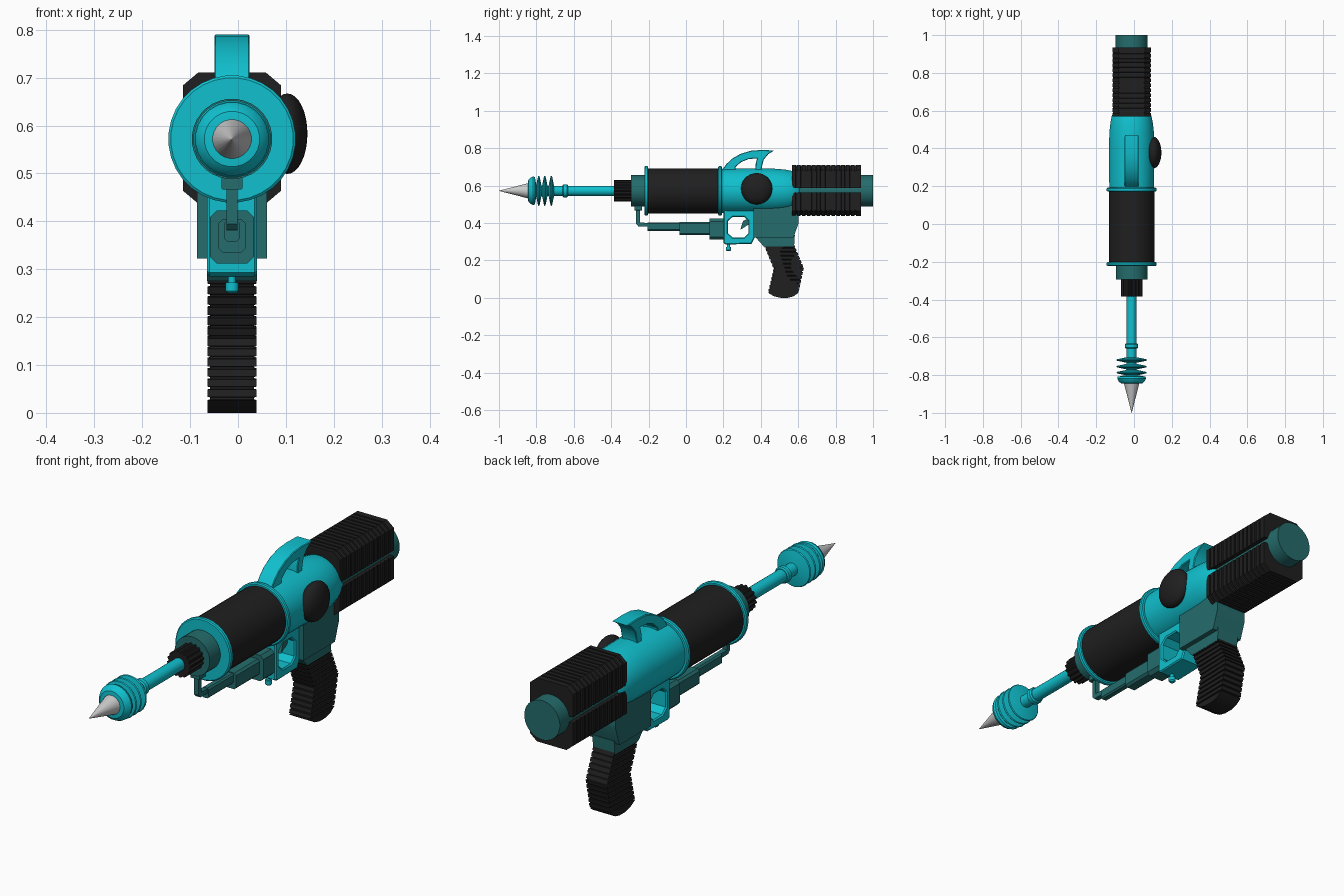
import bpy, bmesh, math
from mathutils import Matrix

if "Cube" in bpy.data.objects:
    bpy.data.objects.remove(bpy.data.objects["Cube"])

CX, CZ = -0.0125, 0.572          # barrel axis
TAU = math.tau


def material(name, rgb):
    m = bpy.data.materials.new(name)
    m.diffuse_color = (*rgb, 1)
    m.use_nodes = True
    m.node_tree.nodes["Principled BSDF"].inputs["Base Color"].default_value = m.diffuse_color
    return m


CYAN = material("cyan", (0.005, 0.53, 0.62))
TEAL = material("dark teal", (0.018, 0.15, 0.15))
BLACK = material("black rubber", (0.014, 0.014, 0.014))
SILVER = material("silver", (0.6, 0.6, 0.6))


def finish(name, bm, mat):
    bmesh.ops.remove_doubles(bm, verts=bm.verts, dist=1e-5)
    bmesh.ops.recalc_face_normals(bm, faces=bm.faces)
    me = bpy.data.meshes.new(name)
    bm.to_mesh(me)
    bm.free()
    me.materials.append(mat)
    ob = bpy.data.objects.new(name, me)
    bpy.context.collection.objects.link(ob)
    return ob


def loft(name, rings, mat):
    """Skin a row of equal-length rings and cap both ends."""
    bm = bmesh.new()
    vs = [[bm.verts.new(p) for p in r] for r in rings]
    n = len(vs[0])
    for a, b in zip(vs, vs[1:]):
        for i in range(n):
            j = (i + 1) % n
            bm.faces.new((a[i], a[j], b[j], b[i]))
    bm.faces.new(vs[0])
    bm.faces.new(vs[-1])
    return finish(name, bm, mat)


def lathe(name, profile, mat, n=32, teeth=0.0):
    """Turn (y, radius) pairs about the barrel axis; teeth dips pairs of points."""
    rings = []
    for y, r in profile:
        ring = []
        for i in range(n):
            a = TAU * (i + 0.5) / n
            q = max(r - (teeth if i % 4 > 1 else 0), 0.0005)
            ring.append((CX + q * math.cos(a), y, CZ + q * math.sin(a)))
        rings.append(ring)
    return loft(name, rings, mat)


def side_plate(name, outline, half, mat, hole=None, bevel=0.0):
    """Extrude a side (y, z) outline across x, with an optional hole."""
    cu = bpy.data.curves.new(name, 'CURVE')
    cu.dimensions, cu.fill_mode = '2D', 'BOTH'
    cu.extrude, cu.bevel_depth, cu.offset = half - bevel, bevel, -bevel
    cu.bevel_resolution = 0
    for pts in [outline] + ([hole] if hole else []):
        sp = cu.splines.new('POLY')
        sp.points.add(len(pts) - 1)
        for p, (y, z) in zip(sp.points, pts):
            p.co = (y, z, 0, 1)
        sp.use_cyclic_u = True
    tmp = bpy.data.objects.new("tmp", cu)
    bpy.context.collection.objects.link(tmp)
    dg = bpy.context.evaluated_depsgraph_get()
    me = bpy.data.meshes.new_from_object(tmp.evaluated_get(dg))
    bm = bmesh.new()
    bm.from_mesh(me)
    bpy.data.objects.remove(tmp)
    bpy.data.meshes.remove(me)
    bm.transform(Matrix(((0, 0, 1, CX), (1, 0, 0, 0), (0, 1, 0, 0), (0, 0, 0, 1))))
    return finish(name, bm, mat)


def octa_block(name, y0, y1, half, z0, z1, c, mat):
    """Box along y with chamfered long edges."""
    sec = [(-half, z0 + c), (-half + c, z0), (half - c, z0), (half, z0 + c),
           (half, z1 - c), (half - c, z1), (c - half, z1), (-half, z1 - c)]
    return loft(name, [[(CX + x, y, z) for x, z in sec] for y in (y0, y1)], mat)


# Nozzle: tip, domed disc, cooling fins and tube
lathe("nozzle_tip", [(-1.0, 0.0005), (-0.84, 0.042)], SILVER, 24)
lathe("nozzle_dome", [(-0.845, 0.04), (-0.843, 0.058), (-0.832, 0.07), (-0.818, 0.077),
                      (-0.808, 0.074), (-0.80, 0.03)], CYAN, 24)
for k, y in enumerate((-0.787, -0.755, -0.72)):
    lathe(f"cooling_fin_{k + 1}", [(y - 0.014, 0.03), (y - 0.004, 0.078), (y, 0.081),
                                   (y + 0.004, 0.078), (y + 0.014, 0.03)], CYAN, 24)
lathe("nozzle_tube", [(-0.82, 0.027), (-0.37, 0.027)], CYAN, 20)
lathe("tube_ring", [(-0.66, 0.03), (-0.655, 0.035), (-0.637, 0.035), (-0.632, 0.03)], CYAN, 20)

# Front collar and main barrel
lathe("knurled_nut", [(-0.385, 0.057), (-0.29, 0.057)], BLACK, 64, teeth=0.006)
lathe("front_collar", [(-0.295, 0.084), (-0.21, 0.084)], TEAL)
for name, y in (("front_flange", -0.222), ("rear_flange", 0.172)):
    lathe(name, [(y, 0.128), (y + 0.004, 0.133), (y + 0.016, 0.133), (y + 0.02, 0.128)], CYAN)
lathe("barrel_sleeve", [(-0.21, 0.121), (0.18, 0.121)], BLACK)
lathe("body_shell", [(0.18, 0.118), (0.25, 0.12), (0.43, 0.12), (0.49, 0.118), (0.535, 0.113),
                     (0.57, 0.106), (0.6, 0.094), (0.62, 0.07)], CYAN)

# Side dome on the right of the body
bm = bmesh.new()
bmesh.ops.create_uvsphere(bm, u_segments=32, v_segments=16, radius=1)
bm.transform(Matrix.Translation((0.103, 0.378, 0.583)) @ Matrix.Diagonal((0.042, 0.084, 0.084, 1)))
finish("side_dome", bm, BLACK)

# Ribbed rear tank: an upper and a lower shell around a teal core
RIBS, Y0, Y1 = 14, 0.568, 0.935
pitch = (Y1 - Y0) / RIBS
for name, s in (("upper_rear_shell", 1), ("lower_rear_shell", -1)):
    rings = []
    for k in range(RIBS):
        a = Y0 + k * pitch
        steps = [(a, 0), (a + pitch * 0.7, 0)]
        if k < RIBS - 1:
            steps += [(a + pitch * 0.74, 0.005), (a + pitch * 0.96, 0.005)]
        for y, d in steps:
            w, h = 0.1025 - d, 0.137 - d
            sec = [(-w, 0.012), (w, 0.012), (w, h - 0.027), (w - 0.032, h),
                   (0.032 - w, h), (-w, h - 0.027)]
            rings.append([(CX + x, y, 0.574 + s * z) for x, z in sec])
    rings.append([(x, Y1, z) for x, _, z in rings[-1]])
    loft(name, rings, BLACK)
lathe("rear_core", [(0.6, 0.085), (1.0, 0.085)], TEAL)

# Top carry handle
side_plate("top_handle",
           [(0.198, 0.64), (0.198, 0.69), (0.215, 0.714), (0.245, 0.743), (0.29, 0.769), (0.345, 0.786),
            (0.40, 0.79), (0.472, 0.788), (0.44, 0.768), (0.415, 0.738), (0.404, 0.69), (0.404, 0.64)],
           0.037, CYAN, bevel=0.003,
           hole=[(0.262, 0.68), (0.266, 0.70), (0.295, 0.726), (0.335, 0.742), (0.38, 0.745),
                 (0.373, 0.72), (0.372, 0.68)])

# Trigger guard, trigger and small peg
side_plate("trigger_guard", [(0.2, 0.49), (0.2, 0.293), (0.212, 0.285), (0.35, 0.288), (0.372, 0.33), (0.372, 0.49)],
           0.052, CYAN, bevel=0.005,
           hole=[(0.225, 0.345), (0.25, 0.322), (0.31, 0.322), (0.333, 0.345), (0.333, 0.41),
                 (0.31, 0.433), (0.25, 0.433), (0.225, 0.41)])
side_plate("trigger", [(0.34, 0.43), (0.34, 0.395), (0.29, 0.363), (0.305, 0.41)], 0.015, TEAL)
peg = [(0.3, 0.008), (0.272, 0.008), (0.272, 0.014), (0.255, 0.014), (0.25, 0.009)]
loft("guard_peg", [[(CX + r * math.cos(TAU * i / 16), 0.227 + r * math.sin(TAU * i / 16), z)
                    for i in range(16)] for z, r in peg], CYAN)

# Receiver and its neck above the grip
side_plate("receiver", [(0.36, 0.5), (0.36, 0.322), (0.575, 0.322), (0.602, 0.40), (0.602, 0.437), (0.57, 0.5)],
           0.073, TEAL)
side_plate("grip_neck", [(0.362, 0.335), (0.582, 0.335), (0.578, 0.275), (0.415, 0.275)], 0.052, TEAL)

# Under-barrel pump rail and hook
octa_block("pump_block", 0.125, 0.205, 0.046, 0.312, 0.423, 0.014, TEAL)
octa_block("pump_body", -0.035, 0.13, 0.028, 0.335, 0.405, 0.009, TEAL)
octa_block("pump_rod", -0.205, -0.03, 0.016, 0.358, 0.402, 0.006, TEAL)
side_plate("rail_hook", [(-0.267, 0.475), (-0.267, 0.395), (-0.255, 0.382), (-0.19, 0.38), (-0.19, 0.4),
                         (-0.246, 0.402), (-0.246, 0.475)], 0.011, TEAL)
octa_block("hook_mount", -0.275, -0.235, 0.022, 0.467, 0.51, 0.002, TEAL)


# Ribbed grip: rows run between the front and back edge lines
def along(line, t):
    f = t * (len(line) - 1)
    i = min(int(f), len(line) - 2)
    return [a + (b - a) * (f - i) for a, b in zip(line[i], line[i + 1])]


FRONT = [(0.415, 0.285), (0.468, 0.155), (0.438, 0.027)]
BACK = [(0.578, 0.285), (0.630, 0.16), (0.602, 0.027)]
rings = []


def grip_row(f, b, d):
    w = 0.051 - d
    rings.append([(CX - w, f[0] + d, f[1]), (CX + w, f[0] + d, f[1]),
                  (CX + w, b[0] - d, b[1]), (CX - w, b[0] - d, b[1])])


for k in range(12):
    for t, d in ((0, 0), (0.7, 0), (0.75, 0.005), (0.95, 0.005)):
        u = (k + t) / 12
        grip_row(along(FRONT, u), along(BACK, u), d)
grip_row(FRONT[-1], BACK[-1], 0)
grip_row((0.47, 0.008), (0.575, 0.008), 0)
grip_row((0.505, 0.0), (0.545, 0.0), 0)
loft("grip", rings, BLACK)

# Smooth the round parts, keep hard edges
bpy.ops.object.select_all(action='SELECT')
bpy.context.view_layer.objects.active = bpy.data.objects["grip"]
bpy.ops.object.shade_smooth_by_angle(angle=math.radians(30))
